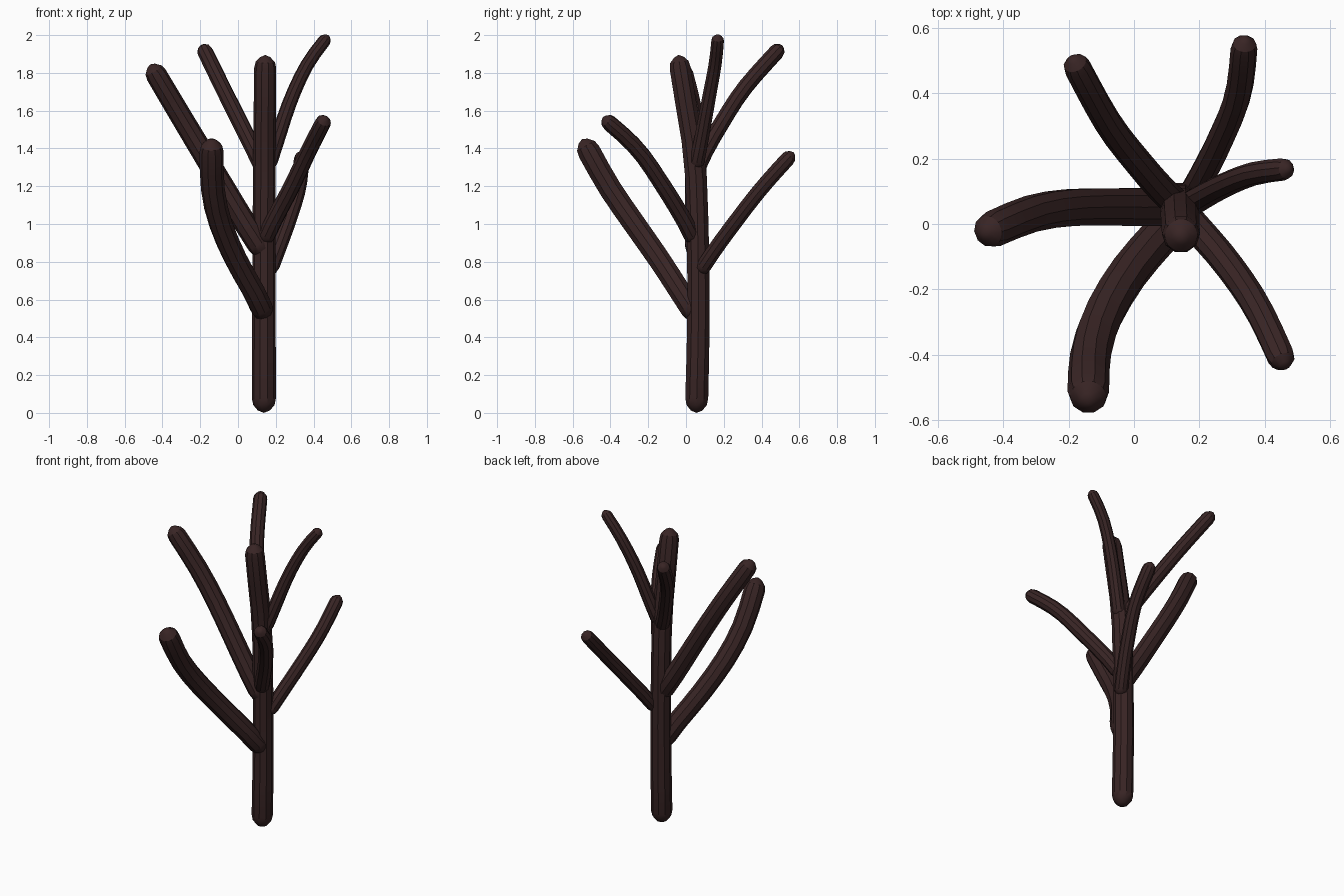
import bpy
import math
from mathutils import Vector

if "Cube" in bpy.data.objects:
    bpy.data.objects.remove(bpy.data.objects["Cube"])

SIDES = 10

bark = bpy.data.materials.new("dark brown bark")
bark.diffuse_color = (0.040, 0.018, 0.018, 1)
bark.use_nodes = True
bark.node_tree.nodes["Principled BSDF"].inputs["Base Color"].default_value = bark.diffuse_color


def spline(points, steps=4):
    """Smooth path through the points."""
    p = [Vector(q) for q in points]
    p = [2 * p[0] - p[1]] + p + [2 * p[-1] - p[-2]]
    path = []
    for i in range(1, len(p) - 2):
        a, b, c, d = p[i - 1:i + 3]
        for s in range(steps):
            t = s / steps
            path.append(0.5 * (2 * b + (c - a) * t + (2 * a - 5 * b + 4 * c - d) * t * t
                               + (3 * b - a - 3 * c + d) * t ** 3))
    return path + [p[-2]]


def limb(name, points, r0, r1):
    """Faceted tube with blunt pointed ends; the points run from tip to tip."""
    path = spline(points)
    cuts = [0]
    for a, b in zip(path, path[1:]):
        cuts.append(cuts[-1] + (b - a).length)
    total = cuts[-1]

    def at(dist):
        for i in range(len(path) - 1):
            if dist <= cuts[i + 1]:
                return path[i].lerp(path[i + 1], (dist - cuts[i]) / (cuts[i + 1] - cuts[i]))
        return path[-1].copy()

    # Stations along the limb: (distance, fraction of full radius)
    start = [(0.2 * r0, 0.5), (0.65 * r0, 0.88), (1.2 * r0, 1)]
    end = [(total - 1.2 * r1, 1), (total - 0.65 * r1, 0.88), (total - 0.2 * r1, 0.45)]
    n = 9
    lo, hi = start[-1][0], end[0][0]
    stations = start + [(lo + (hi - lo) * k / n, 1) for k in range(1, n)] + end

    verts, faces = [path[0]], []
    side = None
    for dist, f in stations:
        c = at(dist)
        tangent = (at(min(total, dist + 0.03)) - at(max(0, dist - 0.03))).normalized()
        if side is None:
            side = Vector((1, 0, 0))
        side = (side - tangent * side.dot(tangent)).normalized()
        other = tangent.cross(side)
        r = (r0 + (r1 - r0) * dist / total) * f
        for k in range(SIDES):
            a = math.tau * k / SIDES
            verts.append(c + r * (math.cos(a) * side + math.sin(a) * other))
    verts.append(path[-1])
    last = len(verts) - 1
    for k in range(SIDES):
        m = (k + 1) % SIDES
        faces.append((0, 1 + m, 1 + k))
        for s in range(len(stations) - 1):
            i, j = 1 + s * SIDES, 1 + (s + 1) * SIDES
            faces.append((i + k, i + m, j + m, j + k))
        i = last - SIDES
        faces.append((i + k, i + m, last))

    mesh = bpy.data.meshes.new(name)
    mesh.from_pydata(verts, [], faces)
    mesh.materials.append(bark)
    obj = bpy.data.objects.new(name, mesh)
    bpy.context.collection.objects.link(obj)
    bpy.context.view_layer.objects.active = obj
    obj.select_set(True)
    bpy.ops.object.shade_smooth_by_angle(angle=math.radians(30))
    obj.select_set(False)


# Upright trunk
limb("trunk", [(0.137, 0.055, 0), (0.137, 0.066, 0.5), (0.138, 0.062, 0.95),
               (0.14, 0.045, 1.35), (0.143, -0.02, 1.75), (0.145, -0.04, 1.895)], 0.064, 0.058)

# Lower branches
limb("front_left_branch", [(0.15, 0.06, 0.5), (0.085, -0.03, 0.64), (-0.01, -0.14, 0.81),
                           (-0.095, -0.28, 1.01), (-0.135, -0.41, 1.2), (-0.14, -0.55, 1.45)],
     0.06, 0.064)
limb("back_right_branch", [(0.165, 0.07, 0.74), (0.21, 0.15, 0.86), (0.265, 0.26, 1.01),
                           (0.32, 0.4, 1.19), (0.34, 0.57, 1.38)], 0.042, 0.041)

# Middle branches
limb("left_branch", [(0.15, 0.055, 0.83), (0.04, 0.052, 1.0), (-0.08, 0.052, 1.2),
                     (-0.2, 0.05, 1.4), (-0.32, 0.03, 1.6), (-0.465, -0.03, 1.845)], 0.062, 0.056)
limb("front_right_branch", [(0.135, 0.05, 0.9), (0.19, -0.01, 1.02), (0.285, -0.12, 1.2),
                            (0.38, -0.26, 1.4), (0.465, -0.44, 1.565)], 0.047, 0.043)

# Upper branches
limb("back_left_branch", [(0.145, 0.05, 1.27), (0.09, 0.1, 1.38), (0.02, 0.18, 1.52),
                          (-0.08, 0.31, 1.72), (-0.19, 0.51, 1.945)], 0.045, 0.042)
limb("right_branch", [(0.155, 0.05, 1.29), (0.205, 0.08, 1.44), (0.28, 0.12, 1.66),
                      (0.37, 0.155, 1.85), (0.48, 0.17, 2.0)], 0.042, 0.034)
